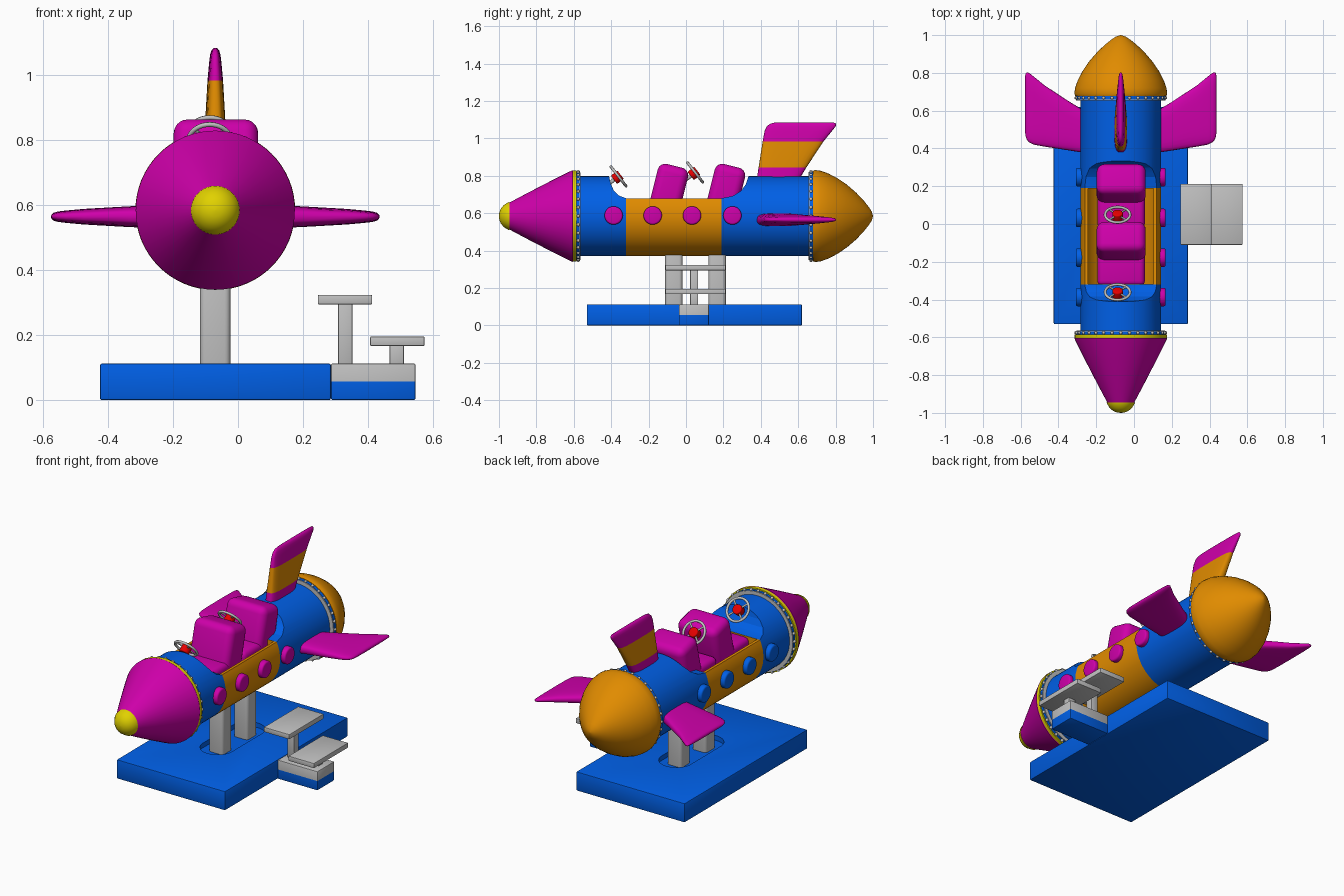
import bpy, bmesh, math
from mathutils import Matrix

if "Cube" in bpy.data.objects:
    bpy.data.objects.remove(bpy.data.objects["Cube"], do_unlink=True)

AX, AZ = -0.07, 0.585  # rocket axis


def material(name, rgb):
    m = bpy.data.materials.new(name)
    m.use_nodes = True
    m.diffuse_color = (*rgb, 1)
    m.node_tree.nodes["Principled BSDF"].inputs["Base Color"].default_value = (*rgb, 1)
    return m


PINK = material("magenta", (0.62, 0, 0.40))
BLUE = material("blue", (0, 0.115, 0.79))
ORANGE = material("orange", (0.75, 0.26, 0))
GRAY = material("light gray", (0.53, 0.53, 0.53))
YELLOW = material("yellow", (0.75, 0.64, 0))
RED = material("red", (0.83, 0, 0))


def activate(ob):
    bpy.ops.object.select_all(action='DESELECT')
    ob.select_set(True)
    bpy.context.view_layer.objects.active = ob


def smooth(ob, angle=35):
    activate(ob)
    bpy.ops.object.shade_smooth_by_angle(angle=math.radians(angle))


def to_object(name, bm, mats, loc=(0, 0, 0), rot=(0, 0, 0)):
    bmesh.ops.recalc_face_normals(bm, faces=bm.faces)
    me = bpy.data.meshes.new(name)
    bm.to_mesh(me)
    bm.free()
    ob = bpy.data.objects.new(name, me)
    bpy.context.collection.objects.link(ob)
    ob.location, ob.rotation_euler = loc, rot
    for m in mats:
        me.materials.append(m)
    return ob


def loft(bm, loops):
    """Skin closed loops of equal length and cap both ends."""
    rows = [[bm.verts.new(p) for p in loop] for loop in loops]
    n = len(rows[0])
    for a, b in zip(rows, rows[1:]):
        for i in range(n):
            j = (i + 1) % n
            bm.faces.new((a[i], a[j], b[j], b[i]))
    bm.faces.new(rows[0])
    bm.faces.new(rows[-1])


def revolve(name, profile, mats, sides=64):
    """Solid of (y, radius) points turned round the rocket axis."""
    bm = bmesh.new()
    angles = [math.tau * i / sides for i in range(sides)]
    loft(bm, [[(r * math.cos(a), y, r * math.sin(a)) for a in angles] for y, r in profile])
    ob = to_object(name, bm, mats, (AX, 0, AZ))
    smooth(ob)
    return ob


def box(name, lo, hi, mats, bevel=0.006, segments=2, rot=0, split=None):
    """Rounded box; with split, the second material is used above that height."""
    c = [(a + b) / 2 for a, b in zip(lo, hi)]
    bm = bmesh.new()
    bmesh.ops.create_cube(bm, size=1)
    bmesh.ops.scale(bm, vec=[b - a for a, b in zip(lo, hi)], verts=bm.verts)
    bmesh.ops.bevel(bm, geom=bm.edges[:], offset=bevel, segments=segments,
                    profile=0.5, affect='EDGES')
    if split:
        h = split - c[2]
        bmesh.ops.bisect_plane(bm, geom=bm.verts[:] + bm.edges[:] + bm.faces[:],
                               plane_co=(0, 0, h), plane_no=(0, 0, 1))
        for f in bm.faces:
            f.material_index = int(f.calc_center_median().z > h)
    ob = to_object(name, bm, mats, c, (rot, 0, 0))
    smooth(ob)
    return ob


def disc(name, loc, rot, radius, depth, mat, bevel):
    bm = bmesh.new()
    bmesh.ops.create_cone(bm, cap_ends=True, segments=32, radius1=radius,
                          radius2=radius, depth=depth)
    rim = [e for e in bm.edges if abs(e.verts[0].co.z - e.verts[1].co.z) < 1e-5]
    bmesh.ops.bevel(bm, geom=rim, offset=bevel, segments=3, profile=0.5, affect='EDGES')
    smooth(to_object(name, bm, [mat], loc, rot))


def cut(target, cutter):
    mod = target.modifiers.new("cut", 'BOOLEAN')
    mod.operation, mod.solver, mod.object = 'DIFFERENCE', 'EXACT', cutter
    activate(target)
    bpy.ops.object.modifier_apply(modifier=mod.name)
    bpy.data.objects.remove(cutter, do_unlink=True)


# Base with a rounded recess, step base and support legs
base = box("base", (-0.425, -0.53, 0), (0.286, 0.62, 0.113), [BLUE, GRAY], split=0.057)
box("step_base", (0.286, -0.038, 0), (0.547, 0.122, 0.113), [BLUE, GRAY], split=0.057)
slot = []
for i in range(32):
    a = math.tau * (i + 0.5) / 32
    slot.append((AX + 0.095 * math.cos(a),
                 0.05 + math.copysign(0.14, math.sin(a)) + 0.095 * math.sin(a)))
bm = bmesh.new()
loft(bm, [[(x, y, z) for x, y in slot] for z in (0.085, 0.2)])
cut(base, to_object("slot_cutter", bm, [GRAY]))
for p in base.data.polygons:
    p.material_index = int(p.center.z > 0.057)
smooth(base)
for nm, y in (("front_leg", -0.065), ("rear_leg", 0.167)):
    box(nm, (AX - 0.047, y - 0.046, 0.07), (AX + 0.047, y + 0.046, 0.4), [GRAY], 0.018, 4)

# Boarding steps
for nm, x0, z0, px in (("upper_step", 0.246, 0.295, 0.33), ("lower_step", 0.407, 0.167, 0.489)):
    box(nm, (x0, -0.11, z0), (x0 + 0.167, 0.212, z0 + 0.029), [GRAY], 0.003)
    box(nm + "_post", (px - 0.022, 0.022, 0.1), (px + 0.022, 0.064, z0 + 0.01), [GRAY], 0.003)

# Hull shell with open cockpit, coloured in bands along its length
hull = revolve("hull", [(-0.575, 0.001), (-0.575, 0.213), (-0.32, 0.213), (0.19, 0.213),
                        (0.66, 0.213), (0.66, 0.001)], [BLUE, ORANGE])
opening = [(-0.412, 0.95), (-0.412, 0.8), (-0.402, 0.755), (-0.385, 0.72), (-0.36, 0.695),
           (-0.32, 0.68), (0.19, 0.68), (0.25, 0.692), (0.295, 0.72), (0.32, 0.755),
           (0.335, 0.8), (0.335, 0.95)]
bm = bmesh.new()
loft(bm, [[(x, y, z) for y, z in opening] for x in (AX - 0.4, AX + 0.4)])
cut(hull, to_object("opening_cutter", bm, [BLUE]))
cut(hull, revolve("well_cutter", [(-0.318, 0.001), (-0.318, 0.198), (0.188, 0.198),
                                  (0.188, 0.001)], [BLUE]))
for p in hull.data.polygons:
    p.material_index = int(-0.319 < p.center.y < 0.189)
smooth(hull)

# Nose cone, nose cap and tail dome
revolve("nose_cone", [(-0.955, 0.001), (-0.955, 0.066), (-0.85, 0.122), (-0.73, 0.184),
                      (-0.62, 0.239), (-0.607, 0.245), (-0.603, 0.243), (-0.603, 0.001)], [PINK])
revolve("nose_cap", [(-1.0, 0.001), (-0.998, 0.02), (-0.99, 0.04), (-0.975, 0.058),
                     (-0.95, 0.074), (-0.944, 0.075), (-0.944, 0.001)], [YELLOW])
revolve("tail_dome", [(0.678, 0.001), (0.678, 0.241), (0.69, 0.246), (0.72, 0.242), (0.76, 0.228),
                      (0.81, 0.202), (0.86, 0.168), (0.91, 0.125), (0.95, 0.083), (0.98, 0.045),
                      (0.993, 0.024), (1.0, 0.001)], [ORANGE])


# Rings with round studs
def ring(name, y0, y1, radius, mat):
    revolve(name, [(y0, 0.001), (y0, radius), (y1, radius), (y1, 0.001)], [mat])


ring("yellow_ring", -0.604, -0.585, 0.244, YELLOW)
ring("front_blue_ring", -0.586, -0.57, 0.236, BLUE)
ring("front_gray_face", -0.571, -0.565, 0.234, GRAY)
ring("rear_blue_ring", 0.66, 0.679, 0.238, BLUE)
ring("rear_gray_face", 0.655, 0.661, 0.236, GRAY)
for nm, y in (("front_studs", -0.576), ("rear_studs", 0.668)):
    bm = bmesh.new()
    for i in range(32):
        a = math.tau * i / 32
        bmesh.ops.create_uvsphere(bm, u_segments=8, v_segments=6, radius=0.009, matrix=Matrix.Translation(
            (0.237 * math.cos(a), y, 0.237 * math.sin(a))))
    smooth(to_object(nm, bm, [GRAY], (AX, 0, AZ)), 60)

# Fins: (reach, front, rear, half thickness)
stations = [(0.15, 0.37, 0.575, 0.036), (0.265, 0.388, 0.643, 0.032), (0.405, 0.41, 0.735, 0.024),
            (0.46, 0.42, 0.78, 0.019), (0.485, 0.432, 0.8, 0.016), (0.498, 0.447, 0.803, 0.012),
            (0.504, 0.465, 0.797, 0.007), (0.506, 0.48, 0.785, 0.002)]


def soft(v):
    return math.copysign(abs(v) ** 0.6, v)


for nm, turn, z in (("top_fin", 0, AZ - 0.006), ("left_fin", 90, 0.565), ("right_fin", -90, 0.565)):
    bm = bmesh.new()
    ring_angles = [math.tau * i / 28 for i in range(28)]
    loft(bm, [[(t * soft(math.sin(a)), (f + r) / 2 + (r - f) / 2 * soft(math.cos(a)), u)
               for a in ring_angles] for u, f, r, t in stations])
    fin = to_object(nm, bm, [PINK, ORANGE], (AX, 0, z), (0, math.radians(turn), 0))
    if nm == "top_fin":
        for p in fin.data.polygons:
            p.material_index = int(0.27 < p.center.z < 0.4)
    smooth(fin, 60)

# Portholes: magenta on the left, blue on the right
for side, mat, label in ((1, PINK, "left"), (-1, BLUE, "right")):
    for i, y in enumerate((-0.387, -0.178, 0.032, 0.248)):
        disc(f"{label}_porthole_{i + 1}", (AX + side * 0.216, y, 0.588),
             (0, math.pi / 2, 0), 0.049, 0.044, mat, 0.01)

# Seats and steering wheels
TILT = math.radians(-52)
axis = (0, -math.sin(TILT), math.cos(TILT))
SX = AX + 0.002
for nm, dy, wy, wz in (("front", 0, -0.361, 0.797), ("rear", 0.305, 0.049, 0.818)):
    box(nm + "_seat_cushion", (SX - 0.126, dy - 0.33, 0.55), (SX + 0.126, dy - 0.11, 0.678),
        [PINK], 0.03, 4)
    box(nm + "_seat_back", (SX - 0.13, dy - 0.175, 0.6), (SX + 0.13, dy - 0.008, 0.857),
        [PINK], 0.042, 5, math.radians(-14))
    centre = (-0.087, wy, wz)
    bpy.ops.mesh.primitive_torus_add(location=centre, rotation=(TILT, 0, 0), major_segments=40,
                                     minor_segments=8, major_radius=0.066, minor_radius=0.0075)
    wheel = bpy.context.object
    wheel.name = nm + "_steering_wheel"
    wheel.data.materials.append(GRAY)
    smooth(wheel, 60)
    for i in range(2):
        spoke = box(f"{nm}_wheel_spoke_{i + 1}", (-0.066, -0.005, -0.003), (0.066, 0.005, 0.003),
                    [GRAY], 0.001)
        spoke.matrix_world = (Matrix.Translation(centre) @ Matrix.Rotation(TILT, 4, 'X')
                              @ Matrix.Rotation(math.pi / 4 + i * math.pi / 2, 4, 'Z'))
    disc(nm + "_wheel_hub", [c - 0.008 * a for c, a in zip(centre, axis)],
         (TILT, 0, 0), 0.028, 0.045, RED, 0.006)
    disc(nm + "_wheel_column", [c - 0.04 * a for c, a in zip(centre, axis)],
         (TILT, 0, 0), 0.01, 0.06, GRAY, 0.001)
